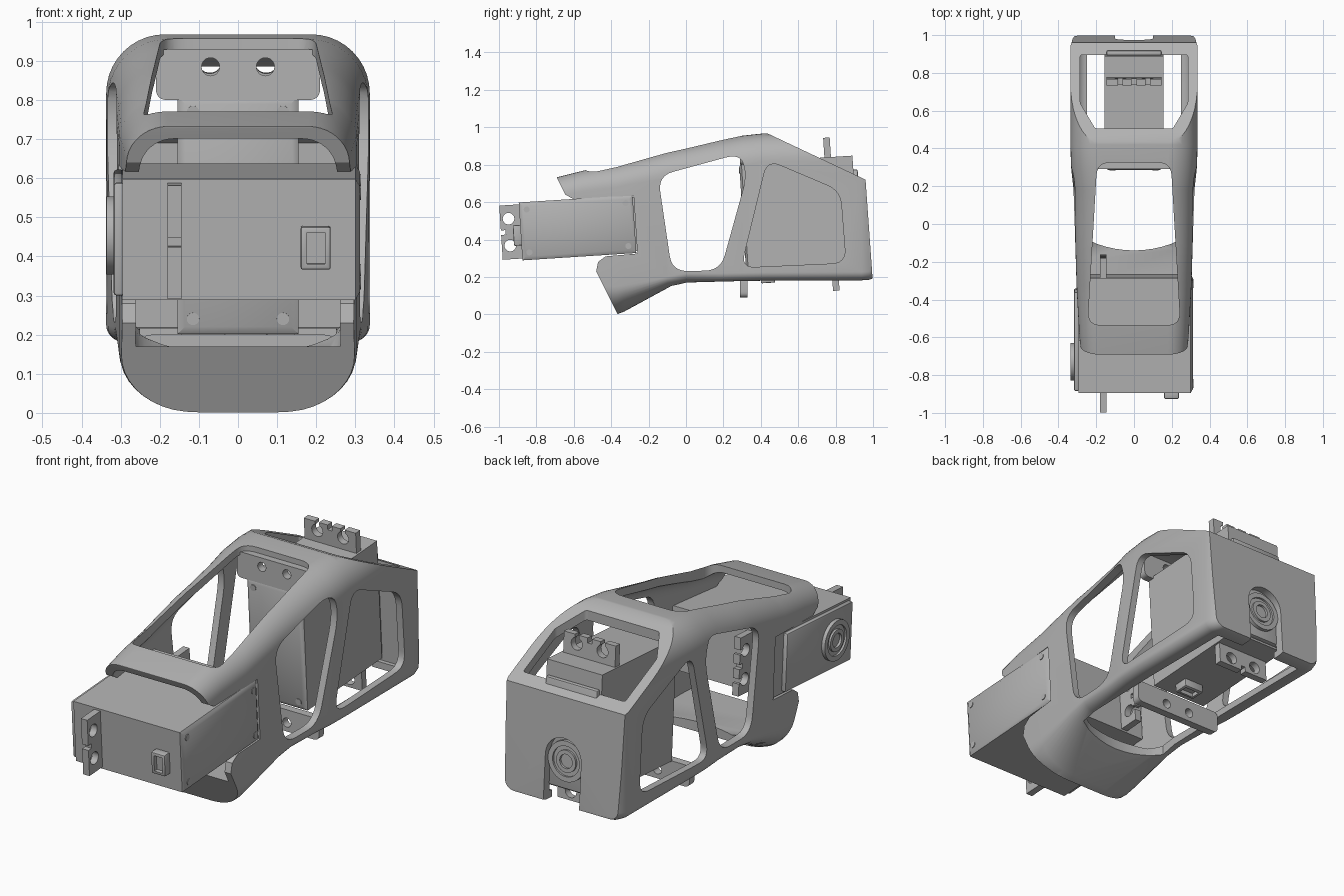
import bpy, bmesh, math
from mathutils import Matrix, Vector

if "Cube" in bpy.data.objects:
    bpy.data.objects.remove(bpy.data.objects["Cube"], do_unlink=True)

grey = bpy.data.materials.new("plain grey")
grey.use_nodes = True
grey.diffuse_color = (0.45, 0.45, 0.45, 1)
grey.node_tree.nodes["Principled BSDF"].inputs["Base Color"].default_value = grey.diffuse_color


def make(name, bm):
    bmesh.ops.recalc_face_normals(bm, faces=bm.faces)
    mesh = bpy.data.meshes.new(name)
    bm.to_mesh(mesh)
    bm.free()
    mesh.materials.append(grey)
    obj = bpy.data.objects.new(name, mesh)
    bpy.context.collection.objects.link(obj)
    return obj


def loft(name, rings):
    """Skin a row of closed rings and cap both ends."""
    bm = bmesh.new()
    rows = [[bm.verts.new(p) for p in ring] for ring in rings]
    n = len(rows[0])
    for a, b in zip(rows, rows[1:]):
        for i in range(n):
            bm.faces.new((a[i], a[(i + 1) % n], b[(i + 1) % n], b[i]))
    bm.faces.new(rows[0])
    bm.faces.new(rows[-1])
    return make(name, bm)


def fillet(pts, r, steps=6):
    """Round every corner of a polygon."""
    out = []
    for i, p in enumerate(pts):
        p = Vector(p)
        a, b = Vector(pts[i - 1]) - p, Vector(pts[(i + 1) % len(pts)]) - p
        a = p + a.normalized() * min(r, a.length * 0.45)
        b = p + b.normalized() * min(r, b.length * 0.45)
        for k in range(steps + 1):
            t = k / steps
            out.append(a * (1 - t) ** 2 + p * 2 * t * (1 - t) + b * t * t)
    return out


def prism(name, pts, lo, hi, axis):
    """Extrude a polygon along x (points y,z), y (points x,z) or z (points x,y)."""
    put = {"x": lambda p, d: (d, p[0], p[1]),
           "y": lambda p, d: (p[0], d, p[1]),
           "z": lambda p, d: (p[0], p[1], d)}[axis]
    return loft(name, [[put(p, d) for p in pts] for d in (lo, hi)])


def box(name, lo, hi, bevel=0.0):
    obj = prism(name, [(lo[0], lo[1]), (hi[0], lo[1]), (hi[0], hi[1]), (lo[0], hi[1])],
                lo[2], hi[2], "z")
    if bevel:
        bm = bmesh.new()
        bm.from_mesh(obj.data)
        bmesh.ops.bevel(bm, geom=bm.edges[:], offset=bevel, segments=2, affect="EDGES", profile=0.5)
        bm.to_mesh(obj.data)
        bm.free()
    return obj


def disc(name, centre, r, lo, hi, axis, sides=32):
    ring = [(centre[0] + r * math.cos(math.tau * i / sides),
             centre[1] + r * math.sin(math.tau * i / sides)) for i in range(sides)]
    return prism(name, ring, lo, hi, axis)


def boolean(obj, tools, op="DIFFERENCE"):
    """Apply each tool to the object, then discard the tool."""
    for tool in tools:
        tool.hide_render = True
        mod = obj.modifiers.new("cut", "BOOLEAN")
        mod.operation, mod.object, mod.solver = op, tool, "EXACT"
        deps = bpy.context.evaluated_depsgraph_get()
        mesh = bpy.data.meshes.new_from_object(obj.evaluated_get(deps))
        obj.modifiers.clear()
        obj.data = mesh
        bpy.data.objects.remove(tool, do_unlink=True)
    return obj


def smooth(obj, angle=32):
    bpy.ops.object.select_all(action="DESELECT")
    obj.select_set(True)
    bpy.context.view_layer.objects.active = obj
    bpy.ops.object.shade_smooth_by_angle(angle=math.radians(angle))


def section(y, w, top, bottom, rt, rbx, rbz, inset):
    """Rounded cross-section of the housing at depth y."""
    w, top, bottom = w - inset, top - inset, bottom + inset
    rt = rt - inset * 0.5
    ring = []
    for sx, sz, rx, rz, start in ((1, 1, rt, rt, 0), (-1, 1, rt, rt, 90),
                                  (-1, -1, rbx, rbz, 180), (1, -1, rbx, rbz, 270)):
        cx, cz = sx * (w - rx), (top - rz if sz > 0 else bottom + rz)
        for k in range(11):
            a = math.radians(start + 9 * k)
            ring.append((cx + rx * math.cos(a), y, cz + rz * math.sin(a)))
    return ring


# Housing: rounded tube trimmed by its side outline, hollowed and windowed
stations = [  # y, half width, top, bottom, top radius, bottom radii
    (-0.72, 0.28, 0.725, 0.0, 0.10, 0.2, 0.15), (-0.55, 0.292, 0.768, 0.0, 0.11, 0.2, 0.15),
    (-0.37, 0.302, 0.80, 0.0, 0.12, 0.2, 0.15), (-0.33, 0.304, 0.81, 0.015, 0.12, 0.2, 0.14),
    (-0.10, 0.311, 0.87, 0.14, 0.13, 0.12, 0.06), (0.0, 0.314, 0.892, 0.17, 0.14, 0.06, 0.05),
    (0.18, 0.32, 0.933, 0.175, 0.15, 0.05, 0.045), (0.30, 0.333, 0.955, 0.178, 0.15, 0.05, 0.045),
    (0.42, 0.337, 0.968, 0.18, 0.15, 0.05, 0.045), (0.94, 0.337, 0.968, 0.182, 0.15, 0.05, 0.045),
    (0.98, 0.325, 0.968, 0.185, 0.14, 0.05, 0.045), (1.02, 0.30, 0.968, 0.2, 0.13, 0.05, 0.045)]
outline = [(-0.365, -0.1), (-0.365, 0.0), (-0.48, 0.23), (-0.47, 0.28), (-0.43, 0.31), (-0.26, 0.325),
           (-0.28, 0.635), (-0.60, 0.615), (-0.645, 0.64), (-0.69, 0.73), (-0.69, 1.1),
           (0.154, 1.1), (0.96, 0.72), (0.997, 0.2), (0.997, -0.1)]
hollow = [(-0.8, 0.17), (-0.1, 0.17), (0.0, 0.21), (0.95, 0.215), (0.92, 0.69), (0.05, 1.1), (-0.8, 1.1)]

housing = loft("housing", [section(*s, 0) for s in stations])
boolean(housing, [prism("trim", outline, -0.5, 0.5, "x")], "INTERSECT")
core = loft("core", [section(*s, 0.035) for s in stations])
boolean(core, [prism("core_trim", hollow, -0.5, 0.5, "x")], "INTERSECT")

front_window = fillet([(-0.15, 0.74), (0.29, 0.86), (0.325, 0.74), (0.185, 0.235), (-0.075, 0.23)], 0.085)
rear_window = fillet([(0.435, 0.825), (0.825, 0.66), (0.855, 0.275), (0.295, 0.25)], 0.075)
top_window = fillet([(-0.245, -0.535), (0.245, -0.535), (0.195, 0.325), (-0.195, 0.325)], 0.07)
slope_window = fillet([(-0.285, 0.895), (0.285, 0.895), (0.285, 0.64), (0.205, 0.505),
                       (-0.205, 0.505), (-0.285, 0.64)], 0.012)
floor_window = [(0.25, 0.93), (-0.25, 0.93), (-0.25, -0.08)] + [
    (x / 20, -0.14 + 0.9 * (x / 20) ** 2) for x in range(-4, 5)] + [(0.25, -0.08)]
slot = [(-0.1, 0.0), (0.1, 0.0)] + [
    (0.1 * math.cos(math.pi * k / 16), 0.42 + 0.1 * math.sin(math.pi * k / 16)) for k in range(17)]
boolean(housing, [
    core,
    prism("front_window", front_window, -0.5, 0.5, "x"),
    prism("rear_window", rear_window, -0.5, 0.5, "x"),
    prism("top_window", top_window, 0.66, 1.1, "z"),
    prism("slope_window", slope_window, 0.7, 1.1, "z"),
    prism("floor_window", floor_window, -0.1, 0.3, "z"),
    prism("rear_slot", slot, 0.9, 1.1, "y")])
smooth(housing)

# Cross flanges with screw holes, above and below the rear servo
for name, half, lo, hi, hole in (("upper_flange", 0.21, 0.80, 0.93, 0.885),
                                 ("lower_flange", 0.25, 0.09, 0.20, 0.135)):
    flange = prism(name, fillet([(-half, lo), (half, lo), (half, hi), (-half, hi)], 0.03),
                   0.29, 0.33, "y")
    boolean(flange, [disc("hole", (s * 0.07, hole), 0.023, 0.2, 0.4, "y") for s in (-1, 1)])
    smooth(flange)


def servo(prefix, place):
    parts = []
    # Case with recessed, bevelled end panel
    case = box("case", (-0.295, -0.305, -0.155), (0.30, 0.305, 0.155))
    bm = bmesh.new()
    bm.from_mesh(case.data)
    end = max(bm.faces, key=lambda f: f.calc_center_median().x)
    bmesh.ops.inset_region(bm, faces=[end], thickness=0.028, depth=0.012)
    bm.to_mesh(case.data)
    bm.free()
    parts.append(case)
    for sy in (-1, 1):
        for sz in (-1, 1):
            parts.append(disc("case_screw", (sy * 0.265, sz * 0.115), 0.016, 0.28, 0.315, "x", 16))
        # Mounting ear with two holes; the far ear has open slots
        a, b = sorted((sy * 0.30, sy * 0.41))
        ear = box("ear", (-0.18, a, -0.145), (-0.145, b, 0.145))
        cuts = []
        for sz in (-1, 1):
            cuts.append(disc("hole", (sy * 0.365, sz * 0.072), 0.031, -0.3, 0, "x"))
            if sy > 0:
                cuts.append(box("slit", (-0.3, 0.37, sz * 0.072 - 0.012), (0, 0.5, sz * 0.072 + 0.012)))
        cuts.append(box("notch", (-0.3, min(sy * 0.385, sy * 0.5), -0.012),
                        (0, max(sy * 0.385, sy * 0.5), 0.012)))
        parts.append(boolean(ear, cuts))
    # Cover plate and output horn
    parts.append(box("cover", (-0.318, -0.295, -0.145), (-0.29, 0.23, 0.145), 0.008))
    horn = disc("horn", (-0.15, 0), 0.1, -0.336, -0.31, "x", 40)
    groove = boolean(disc("groove", (-0.15, 0), 0.075, -0.36, -0.326, "x"),
                     [disc("groove_core", (-0.15, 0), 0.055, -0.4, -0.3, "x")])
    parts.append(boolean(horn, [groove, disc("bore", (-0.15, 0), 0.035, -0.36, -0.324, "x")]))
    # Cable socket
    socket = box("socket", (0.16, -0.345, -0.075), (0.237, -0.3, 0.035), 0.006)
    parts.append(boolean(socket, [box("mouth", (0.177, -0.4, -0.06), (0.222, -0.325, 0.02))]))
    for part in parts:
        part.name = prefix + "_" + part.name.split(".")[0]
        part.data.transform(place)
        smooth(part)


tilt = Matrix.Rotation(math.radians(3.7), 4, "X")
servo("front_servo", Matrix.Translation((0, -0.58, 0.463)) @ tilt)
upright = Matrix(((0, 0, -1, 0), (-1, 0, 0, 0), (0, 1, 0, 0), (0, 0, 0, 1)))
servo("rear_servo", Matrix.Translation((0, 0.615, 0.525)) @ tilt @ upright)
